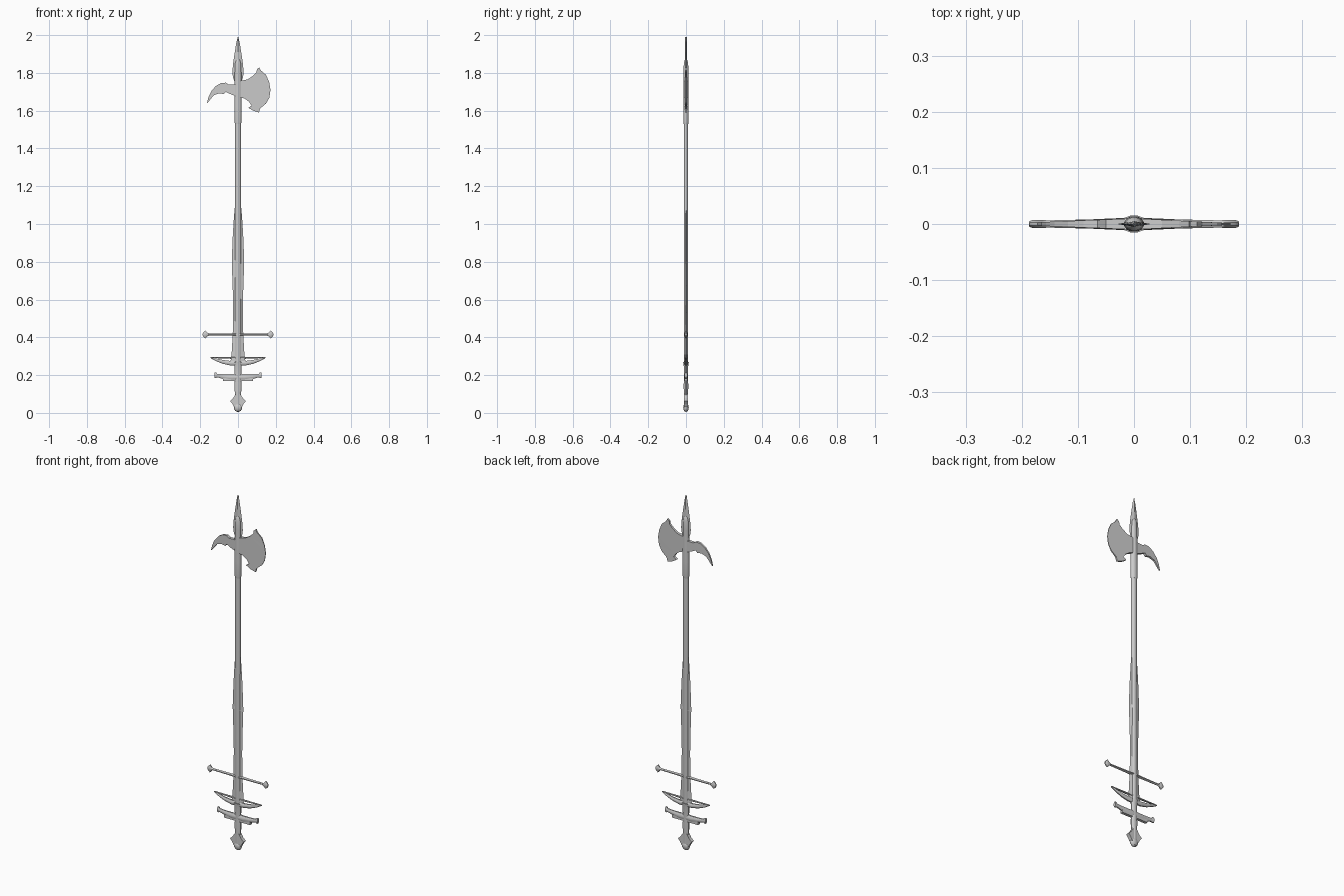
import bpy, bmesh, math

if "Cube" in bpy.data.objects:
    bpy.data.objects.remove(bpy.data.objects["Cube"])


def finish(name, bm, smooth=False):
    bmesh.ops.recalc_face_normals(bm, faces=bm.faces)
    me = bpy.data.meshes.new(name)
    bm.to_mesh(me)
    bm.free()
    ob = bpy.data.objects.new(name, me)
    bpy.context.collection.objects.link(ob)
    if smooth:
        bpy.ops.object.select_all(action='DESELECT')
        ob.select_set(True)
        bpy.context.view_layer.objects.active = ob
        bpy.ops.object.shade_smooth_by_angle(angle=math.radians(40))
    return ob


def lathe(name, prof, sides=16, flat=1.0, smooth=True):
    """Stack of oval rings: prof = [(radius, z)], y squashed by flat."""
    bm = bmesh.new()
    rings = []
    for r, z in prof:
        rings.append([bm.verts.new((r * math.cos(a), r * flat * math.sin(a), z))
                      for a in [2 * math.pi * (i + .5) / sides for i in range(sides)]])
    for a, b in zip(rings, rings[1:]):
        for i in range(sides):
            j = (i + 1) % sides
            bm.faces.new((a[i], a[j], b[j], b[i]))
    bm.faces.new(rings[0])
    bm.faces.new(rings[-1])
    return finish(name, bm, smooth)


def plate(name, outline, core, edge=0.001, bevel=0.006):
    """Flat plate in xz; core(x, z) is the half thickness inside the bevel."""
    bm = bmesh.new()
    sides = []
    for s in (-1, 1):
        vs = [bm.verts.new((x, s * edge, z)) for x, z in outline]
        f = bm.faces.new(vs)
        bmesh.ops.inset_region(bm, faces=[f], thickness=bevel, use_even_offset=False)
        for v in f.verts:
            v.co.y = s * core(v.co.x, v.co.z)
        sides.append(vs)
        bmesh.ops.triangulate(bm, faces=[f])
    a, b = sides
    for i in range(len(a)):
        j = (i + 1) % len(a)
        bm.faces.new((a[i], a[j], b[j], b[i]))
    return finish(name, bm)


def blade(name, prof, t):
    """Diamond section blade: prof = [(half width, z)]."""
    bm = bmesh.new()
    rings = [[bm.verts.new(c) for c in ((w, 0, z), (0, t, z), (-w, 0, z), (0, -t, z))]
             for w, z in prof]
    for a, b in zip(rings, rings[1:]):
        for i in range(4):
            j = (i + 1) % 4
            bm.faces.new((a[i], a[j], b[j], b[i]))
    bm.faces.new(rings[0])
    bm.faces.new(rings[-1])
    return finish(name, bm)


def bar(name, secs, sides=8):
    """Cross guard along x, mirrored: secs = [(x, z centre, half z, half y)]."""
    bm = bmesh.new()
    full = [(-x, z, h, t) for x, z, h, t in reversed(secs) if x > 0] + secs
    rings = []
    for x, z, h, t in full:
        rings.append([bm.verts.new((x, t * math.cos(a), z + h * math.sin(a)))
                      for a in [2 * math.pi * (i + .5) / sides for i in range(sides)]])
    for a, b in zip(rings, rings[1:]):
        for i in range(sides):
            j = (i + 1) % sides
            bm.faces.new((a[i], a[j], b[j], b[i]))
    bm.faces.new(rings[0])
    bm.faces.new(rings[-1])
    return finish(name, bm, True)


# Polearm shaft and socket
lathe("shaft", [(.014, .01), (.016, .05), (.016, 1.54)], 12, .75)
lathe("socket", [(.017, 1.53), (.019, 1.54), (.019, 1.62), (.018, 1.80),
                 (.016, 1.85), (.010, 1.868), (.003, 1.875)], 12, .75)

# Spear point
blade("spear_point", [(.014, 1.74), (.026, 1.775), (.030, 1.80), (.026, 1.85),
                      (.017, 1.91), (.008, 1.965), (.001, 1.99)], .005)

# Axe blade and back hook
axe = [(0, 1.755), (.05, 1.765), (.08, 1.785), (.098, 1.803), (.100, 1.818), (.112, 1.829),
       (.122, 1.812), (.148, 1.79), (.165, 1.752), (.172, 1.71), (.166, 1.668),
       (.148, 1.637), (.117, 1.612), (.111, 1.59), (.080, 1.600), (.055, 1.615),
       (.072, 1.627), (.058, 1.648), (.035, 1.664), (0, 1.675)]
plate("axe_blade", axe, lambda x, z: max(.0015, .010 - .05 * max(0, x)))
hook = [(0, 1.74), (-.05, 1.738), (-.065, 1.748), (-.09, 1.746), (-.118, 1.73), (-.142, 1.702),
        (-.157, 1.67), (-.165, 1.638), (-.150, 1.655), (-.128, 1.682),
        (-.098, 1.692), (-.075, 1.688), (-.065, 1.700), (-.045, 1.690), (0, 1.672)]
plate("back_hook", hook, lambda x, z: max(.003, .010 + .04 * x), bevel=.005)

# Sword blades lying along the shaft
blade("broad_blade", [(.022, .42), (.026, .60), (.033, .80), (.028, .93),
                      (.022, 1.03), (.016, 1.10), (.001, 1.14)], .007)
blade("long_blade", [(.040, .27), (.034, .31), (.028, .41), (.026, .55),
                     (.030, .79), (.001, .83)], .009)

# Upper guard: thin rod with flared finials
bar("rod_guard", [(0, .415, .007, .012), (.04, .415, .006, .009), (.155, .415, .005, .007),
                  (.163, .415, .012, .008), (.172, .415, .023, .008),
                  (.180, .415, .016, .008), (.187, .415, .006, .005)])

# Middle guard: shallow crescent with a slit below its top rail
bar("crescent_guard", [(0, .264, .014, .011), (.04, .263, .013, .010), (.08, .270, .011, .008),
                       (.115, .281, .008, .007), (.146, .293, .003, .004)])
bar("crescent_rail", [(0, .291, .006, .008), (.08, .292, .004, .006), (.143, .294, .003, .004)], 6)

# Lower guard: block ends and stepped centre
bar("lower_guard", [(0, .190, .019, .012), (.035, .188, .018, .011), (.075, .192, .014, .009),
                    (.112, .198, .010, .008), (.116, .200, .016, .008), (.125, .200, .016, .008)])
plate("guard_step", [(-.08, .185), (-.08, .168), (.08, .168), (.08, .185)],
      lambda x, z: .008, .006, .003)

# Grip, pommel cap and lobes
lathe("grip", [(.018, .06), (.016, .09), (.020, .14), (.018, .17), (.019, .25), (.024, .27)], 12, .65)
lobes = [(.012, .10), (.026, .078), (.042, .063), (.030, .048), (.020, .030)]
plate("pommel_lobes", lobes + [(-x, z) for x, z in reversed(lobes)], lambda x, z: .010, .004, .005)
ball = [(max(.002, .023 * math.sin(a)), .029 - .024 * math.cos(a))
        for a in [math.pi * i / 8 for i in range(9)]]
lathe("pommel_ball", ball, 16, .65)
